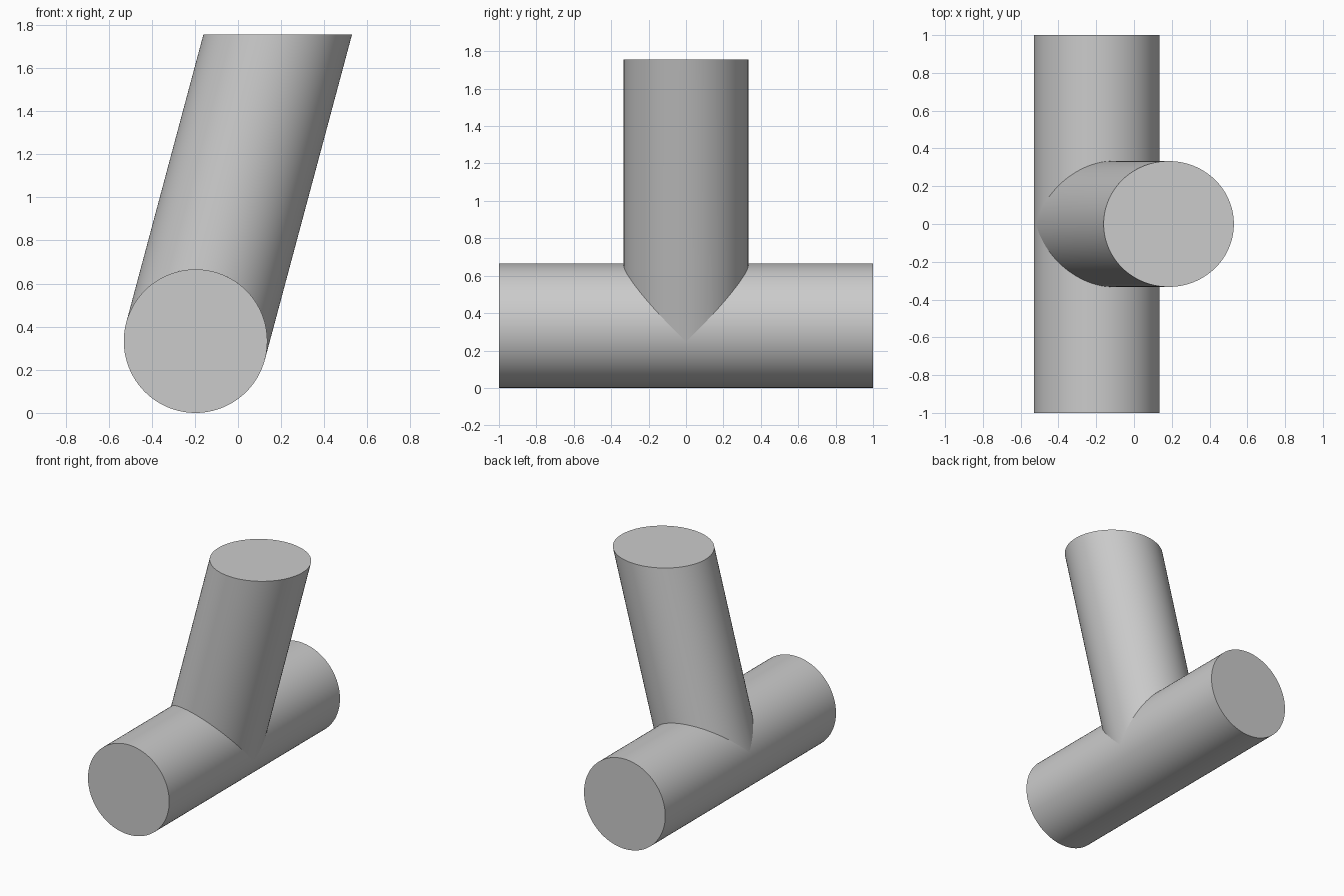
import bpy
import bmesh
from math import radians, cos, sin, pi
from mathutils import Vector, Matrix

if "Cube" in bpy.data.objects:
    bpy.data.objects.remove(bpy.data.objects["Cube"])

RADIUS = 0.333
TOP = 1.755
TILT = radians(15)
SIDES = 128
CENTRE = Vector((-0.197, 0, RADIUS))

grey = bpy.data.materials.new("plain grey")
grey.use_nodes = True
colour = (0.6, 0.6, 0.6, 1)
grey.diffuse_color = colour
grey.node_tree.nodes["Principled BSDF"].inputs["Base Color"].default_value = colour


def make_tube(name, lower, upper):
    """Capped cylinder between two matching rings of points."""
    bm = bmesh.new()
    a = [bm.verts.new(p) for p in lower]
    b = [bm.verts.new(p) for p in upper]
    for i in range(SIDES):
        j = (i + 1) % SIDES
        bm.faces.new((a[i], a[j], b[j], b[i]))
    bm.faces.new(a)
    bm.faces.new(b)
    bmesh.ops.recalc_face_normals(bm, faces=bm.faces)
    mesh = bpy.data.meshes.new(name)
    bm.to_mesh(mesh)
    bm.free()
    mesh.materials.append(grey)
    obj = bpy.data.objects.new(name, mesh)
    bpy.context.collection.objects.link(obj)
    bpy.ops.object.select_all(action="DESELECT")
    obj.select_set(True)
    bpy.context.view_layer.objects.active = obj
    bpy.ops.object.shade_smooth_by_angle(angle=radians(30))
    return obj


angles = [2 * pi * i / SIDES for i in range(SIDES)]

# Horizontal pipe running front to back
circle = [Vector((cos(a), 0, sin(a))) * RADIUS + CENTRE for a in angles]
make_tube("main_pipe", [p + Vector((0, -1, 0)) for p in circle],
          [p + Vector((0, 1, 0)) for p in circle])

# Leaning branch: saddle joint at the bottom, level cut at the top
lean = Matrix.Rotation(TILT, 3, "Y")
axis = lean @ Vector((0, 0, 1))
saddle, level = [], []
for a in angles:
    side = CENTRE + lean @ Vector((cos(a), sin(a), 0)) * RADIUS
    saddle.append(side + axis * RADIUS * abs(sin(a)))
    level.append(side + axis * (TOP - side.z) / axis.z)
branch = make_tube("branch_pipe", saddle, level)

# The joint end is open, so only the level cap stays
bm = bmesh.new()
bm.from_mesh(branch.data)
joint_cap = [f for f in bm.faces if len(f.verts) > 4 and f.calc_center_median().z < 1]
bmesh.ops.delete(bm, geom=joint_cap, context="FACES_ONLY")
bm.to_mesh(branch.data)
bm.free()
